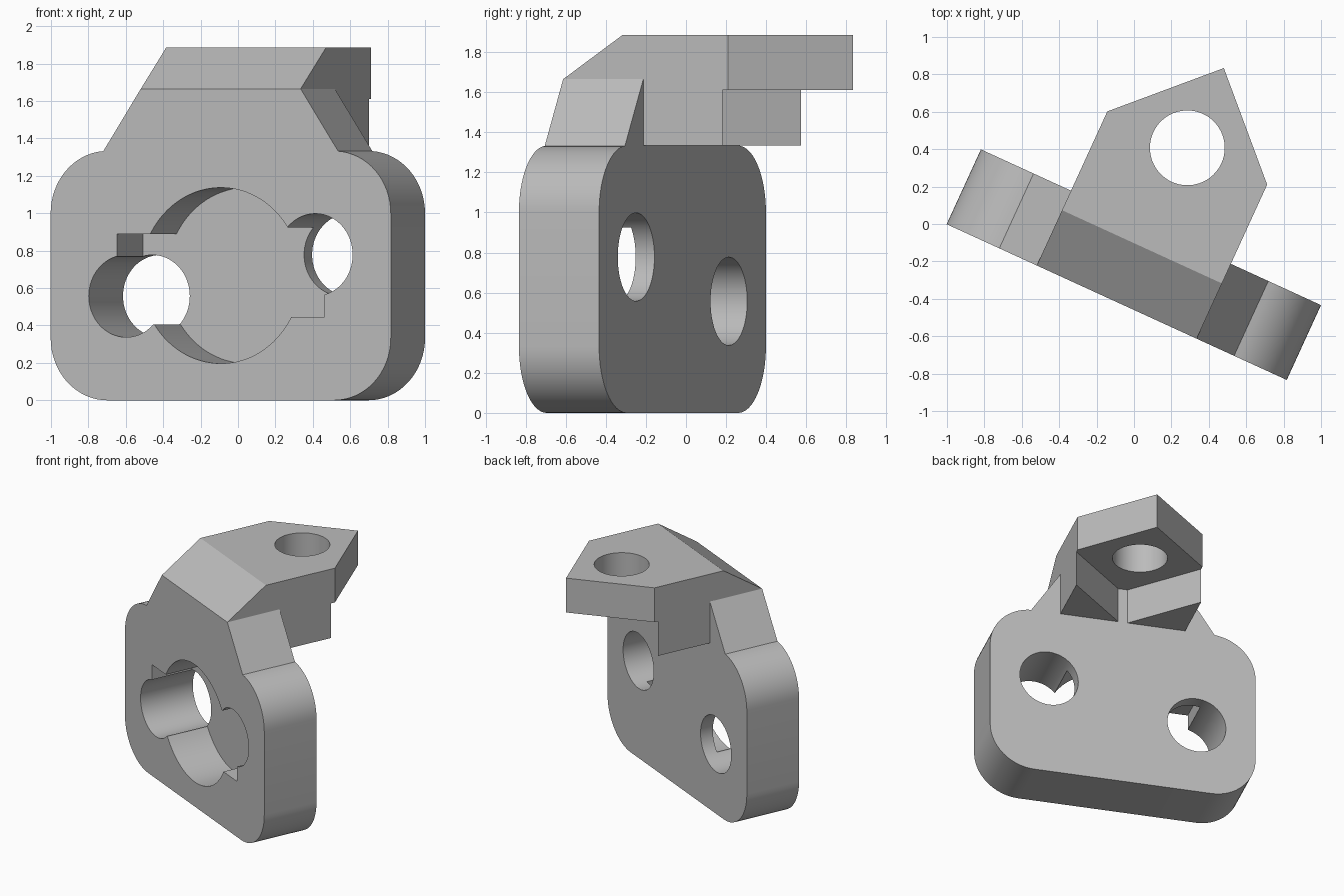
import bpy, bmesh, math
from mathutils import Vector

if "Cube" in bpy.data.objects:
    bpy.data.objects.remove(bpy.data.objects["Cube"], do_unlink=True)

grey = bpy.data.materials.new("plain_grey")
grey.use_nodes = True
grey.diffuse_color = (0.5, 0.5, 0.5, 1)
grey.node_tree.nodes["Principled BSDF"].inputs["Base Color"].default_value = (0.5, 0.5, 0.5, 1)

# How a 2D outline plus a depth becomes a 3D point
ALONG_X = lambda a, b, h: (h, a, b)
ALONG_Y = lambda a, b, h: (a, h, b)
ALONG_Z = lambda a, b, h: (a, b, h)


def prism(name, outline, along, lo, hi, cuts=()):
    """Extrude an outline; each cut (point, normal) trims what lies beyond it."""
    bm = bmesh.new()
    rings = [[bm.verts.new(along(a, b, h)) for a, b in outline] for h in (lo, hi)]
    n = len(outline)
    bm.faces.new(rings[0])
    bm.faces.new(rings[1][::-1])
    for i in range(n):
        j = (i + 1) % n
        bm.faces.new((rings[0][i], rings[0][j], rings[1][j], rings[1][i]))
    bmesh.ops.recalc_face_normals(bm, faces=bm.faces)
    for co, no in cuts:
        geom = bm.verts[:] + bm.edges[:] + bm.faces[:]
        cut = bmesh.ops.bisect_plane(bm, geom=geom, plane_co=co, plane_no=no, clear_outer=True)
        rim = [e for e in cut["geom_cut"] if isinstance(e, bmesh.types.BMEdge)]
        bmesh.ops.edgeloop_fill(bm, edges=rim)
    bmesh.ops.recalc_face_normals(bm, faces=bm.faces)
    mesh = bpy.data.meshes.new(name)
    bm.to_mesh(mesh)
    bm.free()
    mesh.materials.append(grey)
    ob = bpy.data.objects.new(name, mesh)
    bpy.context.collection.objects.link(ob)
    return ob


def arc(ca, cb, r, start, end, steps):
    return [(ca + r * math.cos(math.radians(start + (end - start) * i / steps)),
             cb + r * math.sin(math.radians(start + (end - start) * i / steps)))
            for i in range(steps + 1)]


def circle(ca, cb, r, sides=64):
    return arc(ca, cb, r, 0, 360, sides)[:-1]


def box(a0, a1, b0, b1):
    return [(a0, b0), (a1, b0), (a1, b1), (a0, b1)]


def combine(target, tool, operation):
    mod = target.modifiers.new(tool.name, "BOOLEAN")
    mod.operation = operation
    mod.solver = "EXACT"
    mod.object = tool
    bpy.context.view_layer.objects.active = target
    bpy.ops.object.modifier_apply(modifier=mod.name)
    bpy.data.objects.remove(tool, do_unlink=True)


HEIGHT, DEPTH, R = 1.333, 0.44, 0.333
NECK, SHOULDER = 0.47, 1.665
side, low, high = 1 - R, R, HEIGHT - R

# Rounded plate with tapered shoulders
right_half = (arc(side, low, R, -90, 0, 16) + arc(side, high, R, 0, 86, 16)
              + [(NECK, SHOULDER)])
left_half = [(-x, z) for x, z in reversed(right_half)]
bracket = prism("mounting_bracket", right_half + left_half, ALONG_Y, 0, DEPTH)

# Pointed top tab with sloping front
TIP = Vector((0, 1.376, 0))
tab = prism("top_tab",
            [(0, SHOULDER), (0.325, 1.885), (1.5, 1.885), (1.5, 1.61), (0.3, 1.61)],
            ALONG_X, -NECK, NECK,
            [(TIP, Vector((s, 1, 0)).normalized()) for s in (1, -1)])
combine(bracket, tab, "UNION")

# Triangular gussets under the tab
for s in (1, -1):
    gusset = prism("gusset", [(s * NECK, 0.42), (s * 0.015, 0.42), (s * NECK, 0.875)],
                   ALONG_Z, HEIGHT, 1.64)
    combine(bracket, gusset, "UNION")

# Front recess: round pocket with two offset side slots
FLOOR = 0.337
cutters = [
    prism("round_pocket", circle(0, 0.667, 0.47, 96), ALONG_Y, -0.1, FLOOR),
    prism("right_slot", box(-0.61, 0, 0.405, 0.89), ALONG_Y, -0.1, FLOOR),
    prism("left_slot", box(0, 0.61, 0.445, 0.925), ALONG_Y, -0.1, FLOOR),
    # Through holes in plate and tab
    prism("right_bolt_hole", circle(-0.556, 0.557, 0.22), ALONG_Y, -0.1, 0.6),
    prism("left_bolt_hole", circle(0.556, 0.778, 0.22), ALONG_Y, -0.1, 0.6),
    prism("tab_hole", circle(0, 0.907, 0.2), ALONG_Z, 1.5, 2),
]
for cutter in cutters:
    combine(bracket, cutter, "DIFFERENCE")

# Place and shade
bracket.rotation_euler.z = math.radians(-24.6)
bracket.location = (-0.0925, -0.4175, 0)
bpy.ops.object.select_all(action="DESELECT")
bracket.select_set(True)
bpy.context.view_layer.objects.active = bracket
bpy.ops.object.shade_smooth_by_angle(angle=math.radians(25))
